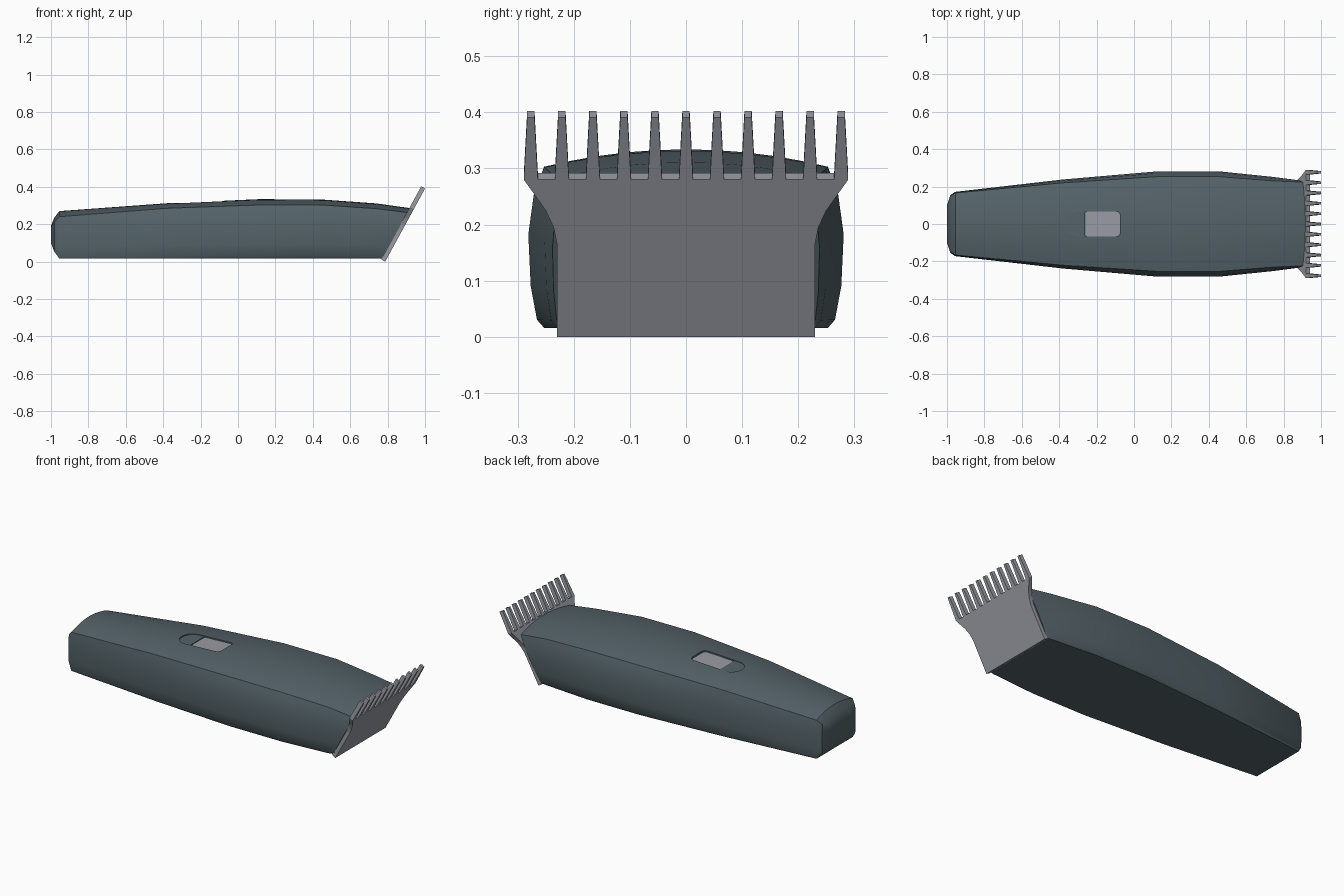
import bpy, bmesh, math

if "Cube" in bpy.data.objects:
    bpy.data.objects.remove(bpy.data.objects["Cube"])


def material(name, rgb):
    m = bpy.data.materials.new(name)
    m.diffuse_color = (*rgb, 1)
    m.use_nodes = True
    m.node_tree.nodes["Principled BSDF"].inputs["Base Color"].default_value = m.diffuse_color
    return m


SLATE = material("dark slate", (0.09, 0.125, 0.14))
STEEL = material("light steel", (0.32, 0.33, 0.37))


def make(name, verts, faces, mat):
    me = bpy.data.meshes.new(name)
    me.from_pydata(verts, [], faces)
    bm = bmesh.new()
    bm.from_mesh(me)
    bmesh.ops.recalc_face_normals(bm, faces=bm.faces)
    bm.to_mesh(me)
    bm.free()
    me.materials.append(mat)
    ob = bpy.data.objects.new(name, me)
    bpy.context.collection.objects.link(ob)
    return ob


def loft(name, rings, mat):
    """Skin closed rings of equal length and cap both ends."""
    n = len(rings[0])
    verts = [p for r in rings for p in r]
    faces = [(k * n + i, k * n + (i + 1) % n, (k + 1) * n + (i + 1) % n, (k + 1) * n + i)
             for k in range(len(rings) - 1) for i in range(n)]
    faces += [tuple(range(n)), tuple(range(len(verts) - n, len(verts)))]
    return make(name, verts, faces, mat)


# Body cross-section: bulged sides up to a crease, then a shallow arched top
Z0 = 0.016
SIDE = [(0.90, 0), (0.945, 0.05), (0.985, 0.26), (1.0, 0.58), (0.965, 0.83), (0.90, 1)]


def section(w, crease, top, bulge):
    half = [(w * (1 - (1 - f) * bulge), Z0 + (crease - Z0) * t) for f, t in SIDE]
    edge = half[-1][0]
    half += [(edge * f, crease + (top - crease) * (1 - f * f)) for f in (0.8, 0.6, 0.4, 0.2)]
    return half + [(0, top)] + [(-y, z) for y, z in reversed(half)]


# Blade plane: outer face x = BX + SLOPE * z, thickness vector points into body
BX, SLOPE, TX, TZ = 0.787, 0.546, -0.021, 0.0115


def slant(z):
    return BX + TX + SLOPE * (z - TZ) + 0.003


# Body
tail = section(0.172, 0.24, 0.27, 0.35)
rings = [[(x, y * sy, 0.146 + (z - 0.146) * sz) for y, z in tail]
         for x, sy, sz in ((-1.0, 0.58, 0.36), (-0.982, 0.90, 0.72), (-0.955, 1, 1))]
for x, w, crease, top, bulge in ((-0.38, 0.238, 0.285, 0.312, 0.75),
                                 (0.12, 0.281, 0.303, 0.334, 1),
                                 (0.46, 0.281, 0.302, 0.331, 1),
                                 (0.74, 0.252, 0.283, 0.311, 0.85)):
    rings.append([(x, y, z) for y, z in section(w, crease, top, bulge)])
rings.append([(slant(z), y, z) for y, z in section(0.238, 0.262, 0.286, 0.6)])
body = loft("body", rings, SLATE)


# Switch recess and slider follow the slope of the body top
def rounded(x0, x1, h, r_left, r_right):
    pts = []
    for cx, cy, r, a in ((x1 - r_right, h - r_right, r_right, 0),
                         (x0 + r_left, h - r_left, r_left, 90),
                         (x0 + r_left, r_left - h, r_left, 180),
                         (x1 - r_right, r_right - h, r_right, 270)):
        for i in range(6):
            t = math.radians(a + 18 * i)
            pts.append((cx + r * math.cos(t), cy + r * math.sin(t)))
    return pts


def switch_part(name, outline, low, high, mat):
    def level(d):
        return [(x, y, 0.312 + 0.044 * (x + 0.38) + d) for x, y in outline]
    return loft(name, [level(low), level(high)], mat)


cutters = [switch_part("slot_cutter", rounded(-0.36, -0.072, 0.068, 0.062, 0.025), -0.006, 0.05, SLATE),
           switch_part("slider_cutter", rounded(-0.262, -0.072, 0.068, 0.012, 0.025), -0.016, 0.05, SLATE)]
bpy.context.view_layer.objects.active = body
for c in cutters:
    c.hide_render = True
    mod = body.modifiers.new("recess", 'BOOLEAN')
    mod.operation, mod.object, mod.solver = 'DIFFERENCE', c, 'EXACT'
    bpy.ops.object.modifier_apply(modifier=mod.name)
    bpy.data.objects.remove(c)

switch_part("switch_slider", rounded(-0.260, -0.074, 0.066, 0.012, 0.024), -0.02, -0.009, STEEL)

# Comb blade: flared plate with eleven tapered teeth
outline = [(0.23, 0), (0.23, 0.165), (0.236, 0.195), (0.25, 0.225)]
left = [(-y, z) for y, z in reversed(outline)]
for i in range(11):
    c = 0.2765 - 0.0553 * i
    outline += [(c + 0.0125, 0.28), (c + 0.0065, 0.391), (c - 0.0065, 0.391), (c - 0.0125, 0.28)]
outline += left
outer = [(BX + SLOPE * z, y, z) for y, z in outline]
loft("comb_blade", [outer, [(x + TX, y, z + TZ) for x, y, z in outer]], STEEL)

# Smooth the body, keeping creases sharp
bpy.ops.object.select_all(action='DESELECT')
body.select_set(True)
bpy.context.view_layer.objects.active = body
bpy.ops.object.shade_smooth_by_angle(angle=math.radians(30))
